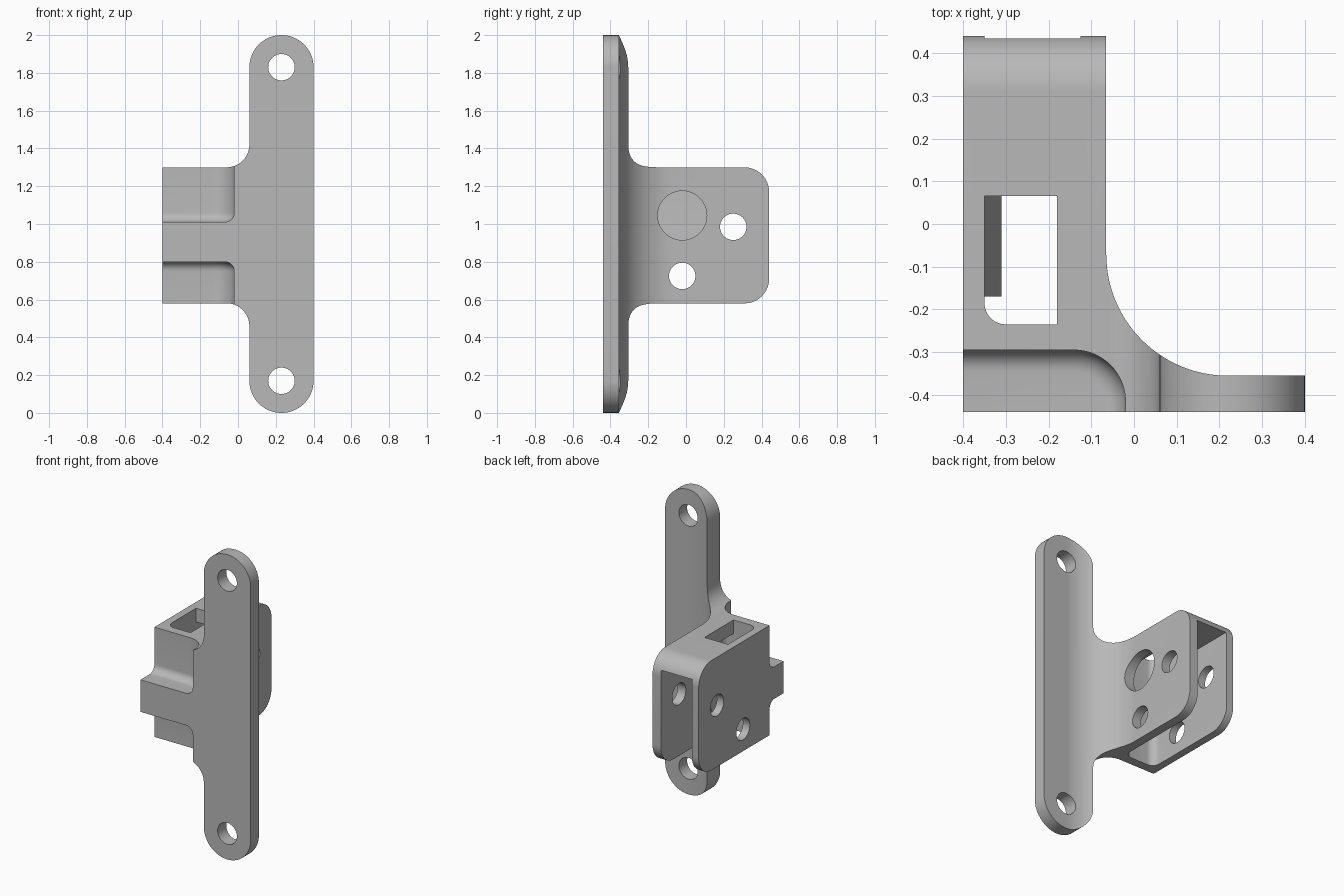
import bpy
import bmesh
from math import radians, cos, sin

cube = bpy.data.objects.get("Cube")
if cube:
    bpy.data.objects.remove(cube, do_unlink=True)

grey = bpy.data.materials.new("plain grey")
grey.use_nodes = True
grey.diffuse_color = (0.48, 0.48, 0.48, 1)
grey.node_tree.nodes["Principled BSDF"].inputs["Base Color"].default_value = (0.48, 0.48, 0.48, 1)


def arc(cx, cy, r, start, end, n=16):
    angles = [radians(start + (end - start) * i / n) for i in range(n + 1)]
    return [(cx + r * cos(a), cy + r * sin(a)) for a in angles]


def circle(cx, cy, r):
    return arc(cx, cy, r, 0, 360, 48)[:-1]


def prism(name, axis, outline, low, high, soft_end=None, soft=0.05):
    """Extrude an outline along an axis; optionally round the rim of one end."""
    place = {"x": lambda a, b, h: (h, a, b),
             "y": lambda a, b, h: (a, h, b),
             "z": lambda a, b, h: (a, b, h)}[axis]
    bm = bmesh.new()
    rings = [[bm.verts.new(place(a, b, h)) for a, b in outline] for h in (low, high)]
    caps = [bm.faces.new(ring) for ring in rings]
    for i in range(len(outline)):
        j = (i + 1) % len(outline)
        bm.faces.new((rings[0][i], rings[0][j], rings[1][j], rings[1][i]))
    bmesh.ops.recalc_face_normals(bm, faces=bm.faces)
    if soft_end is not None:
        bmesh.ops.bevel(bm, geom=list(caps[soft_end].edges), offset=soft, segments=8,
                        profile=0.5, affect="EDGES", clamp_overlap=False)
    mesh = bpy.data.meshes.new(name)
    bm.to_mesh(mesh)
    bm.free()
    mesh.materials.append(grey)
    obj = bpy.data.objects.new(name, mesh)
    bpy.context.collection.objects.link(obj)
    return obj


def combine(target, tool, operation):
    mod = target.modifiers.new(operation, "BOOLEAN")
    mod.operation = operation
    mod.solver = "EXACT"
    mod.object = tool
    bpy.context.view_layer.objects.active = target
    bpy.ops.object.modifier_apply(modifier=mod.name)
    bpy.data.objects.remove(tool, do_unlink=True)


# Front silhouette: round-ended strip blended into the square body
silhouette = (arc(0.23, 0.17, 0.17, 180, 360, 32) + arc(0.23, 1.83, 0.17, 0, 180, 32)
              + arc(-0.06, 1.42, 0.12, 0, -90) + [(-0.4, 1.3), (-0.4, 0.58)]
              + arc(-0.06, 0.46, 0.12, 90, 0))
bracket = prism("mounting_bracket", "y", silhouette, -0.44, 0.6)

# Plan: thin flange sweeping into the rearward arm
plan = ([(-0.6, -0.6), (0.6, -0.6), (0.6, -0.355)]
        + arc(0.22, -0.07, 0.285, 270, 180, 28) + [(-0.065, 0.8), (-0.6, 0.8)])
combine(bracket, prism("plan", "z", plan, -0.2, 2.2), "INTERSECT")

# Side: rounded rear corners
side = ([(-0.7, -0.2), (0.31, -0.2)] + arc(0.31, 0.71, 0.13, -90, 0)
        + arc(0.31, 1.17, 0.13, 0, 90) + [(0.31, 2.2), (-0.7, 2.2)])
combine(bracket, prism("side", "x", side, -0.7, 0.7), "INTERSECT")

# Front recesses above and below the tab
recess = [(-0.6, -0.6), (-0.02, -0.6)] + arc(-0.14, -0.415, 0.12, 0, 90) + [(-0.6, -0.295)]
combine(bracket, prism("upper_recess", "z", recess, 1.01, 1.5, 0), "DIFFERENCE")
combine(bracket, prism("lower_recess", "z", recess, 0.4, 0.8, 1), "DIFFERENCE")

# Hollow arm, open at the rear and below
hollow = (arc(-0.3, -0.185, 0.05, 180, 270, 8) + arc(-0.175, -0.185, 0.05, 270, 360, 8)
          + [(-0.125, 0.7), (-0.35, 0.7)])
combine(bracket, prism("hollow", "z", hollow, 0.4, 1.21), "DIFFERENCE")

# Window through the roof
window = arc(-0.3, -0.185, 0.05, 180, 270, 8) + [(-0.18, -0.235), (-0.18, 0.065), (-0.35, 0.065)]
combine(bracket, prism("window", "z", window, 1.15, 1.4), "DIFFERENCE")

# Sloped pad on the inner face of the outer wall
pad = [(-0.38, 0.9), (-0.31, 0.9), (-0.35, 1.19), (-0.38, 1.19)]
combine(bracket, prism("pad", "y", pad, -0.17, 0.13), "UNION")

# Screw holes in the strip
for z in (0.17, 1.83):
    combine(bracket, prism("screw_hole", "y", circle(0.23, z, 0.07), -0.7, 0.3), "DIFFERENCE")

# Pin holes through both walls, and a wide hole through the inner wall only
for y, z, r, start in ((0.25, 0.985, 0.07, -0.6), (-0.02, 0.725, 0.07, -0.6),
                       (-0.02, 1.045, 0.13, -0.2)):
    combine(bracket, prism("pin_hole", "x", circle(y, z, r), start, 0.2), "DIFFERENCE")

# Smooth curves, sharp edges
bpy.ops.object.select_all(action="DESELECT")
bracket.select_set(True)
bpy.context.view_layer.objects.active = bracket
bpy.ops.object.shade_smooth_by_angle(angle=radians(25))
